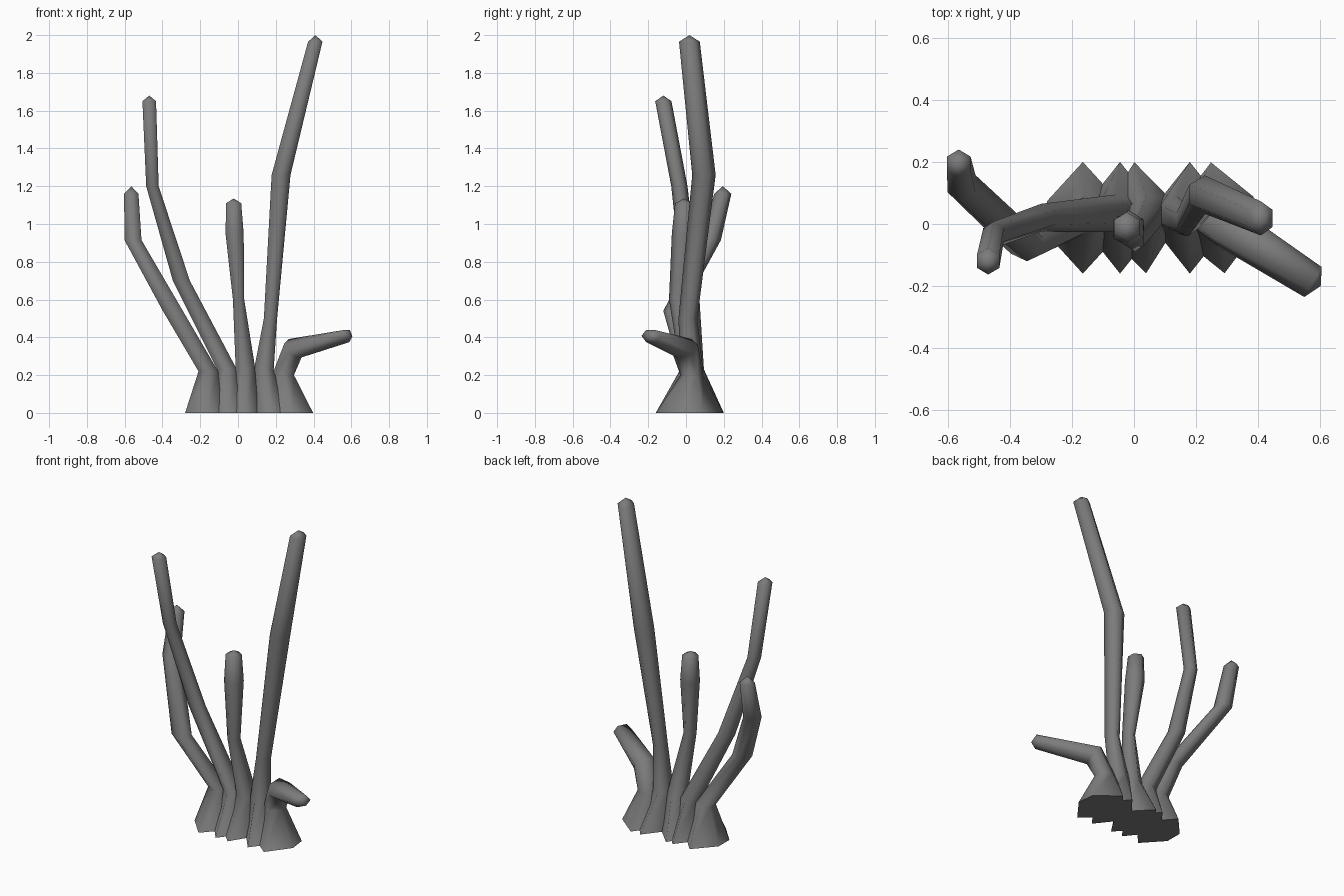
import bpy, bmesh
from math import radians
from mathutils import Vector, Matrix

if "Cube" in bpy.data.objects:
    bpy.data.objects.remove(bpy.data.objects["Cube"])

UP = Vector((0, 0, 1))

dark = bpy.data.materials.new("dark_grey")
dark.diffuse_color = (0.2, 0.2, 0.2, 1)
dark.use_nodes = True
dark.node_tree.nodes["Principled BSDF"].inputs["Base Color"].default_value = dark.diffuse_color


def stalk(name, rings, apex, base_turn=0, lean_from=99):
    """Six-sided branch. Each ring is (x, y, z, half width, half depth).
    Rings are level until lean_from, then they face along the path."""
    bm = bmesh.new()
    loops = []
    path = [Vector(r[:3]) for r in rings] + [Vector(apex)]
    for i, (x, y, z, rx, ry) in enumerate(rings):
        n = UP
        if i >= lean_from:
            n = ((path[i + 1] - path[i]).normalized()
                 + (path[i] - path[i - 1]).normalized()).normalized()
        v = (Vector((0, 1, 0)) - n * n.y).normalized()
        u = v.cross(n)
        k = 0.3 if i == 0 else 0.5
        turn = Matrix.Rotation(radians(base_turn if i == 0 else 0), 3, 'Z')
        shape = [(0, 1), (-1, k), (-1, -k), (0, -1), (1, -k), (1, k)]
        loops.append([bm.verts.new(path[i] + turn @ (u * a * rx + v * b * ry))
                      for a, b in shape])
    bottom = bm.faces.new(loops[0][::-1])
    for lo, hi in zip(loops, loops[1:]):
        for j in range(6):
            k = (j + 1) % 6
            bm.faces.new((lo[j], lo[k], hi[k], hi[j]))
    tip = bm.verts.new(apex)
    for j in range(6):
        bm.faces.new((loops[-1][j], loops[-1][(j + 1) % 6], tip))
    bmesh.ops.recalc_face_normals(bm, faces=bm.faces)
    # Smooth sides, flat underside
    for f in bm.faces:
        f.smooth = f is not bottom
    for e in bottom.edges:
        e.smooth = False
    mesh = bpy.data.meshes.new(name)
    bm.to_mesh(mesh)
    bm.free()
    mesh.materials.append(dark)
    bpy.context.collection.objects.link(bpy.data.objects.new(name, mesh))


# Outer left branch
stalk("outer_left_branch", [
    (-0.165, 0.02, 0, 0.115, 0.18), (-0.157, 0.03, 0.22, 0.052, 0.06),
    (-0.345, -0.07, 0.54, 0.053, 0.05), (-0.556, 0.13, 0.915, 0.045, 0.055),
    (-0.565, 0.195, 1.16, 0.038, 0.045)], (-0.565, 0.195, 1.2))

# Inner left branch
stalk("inner_left_branch", [
    (-0.045, 0.02, 0, 0.1, 0.18), (-0.058, 0.035, 0.23, 0.052, 0.06),
    (-0.30, 0.02, 0.70, 0.045, 0.045), (-0.453, -0.035, 1.2, 0.033, 0.043),
    (-0.47, -0.12, 1.65, 0.036, 0.043)], (-0.47, -0.12, 1.68))

# Short middle branch
stalk("middle_branch", [
    (0.02, 0.02, 0, 0.1, 0.18), (0.04, 0.03, 0.23, 0.052, 0.06),
    (0.003, -0.045, 0.6, 0.03, 0.045), (-0.018, -0.015, 0.95, 0.048, 0.06),
    (-0.023, -0.01, 1.11, 0.04, 0.048)], (-0.023, -0.01, 1.135), 6)

# Tall right branch
stalk("tall_branch", [
    (0.18, 0.02, 0, 0.1, 0.18), (0.137, 0.03, 0.23, 0.052, 0.06),
    (0.172, 0.01, 0.5, 0.035, 0.05), (0.228, 0.095, 1.26, 0.05, 0.062),
    (0.409, 0.018, 1.965, 0.038, 0.055)], (0.41, 0.018, 2.0))

# Low branch bent outward
stalk("low_side_branch", [
    (0.27, 0.02, 0, 0.122, 0.18), (0.238, 0.03, 0.2, 0.058, 0.06),
    (0.295, -0.005, 0.34, 0.055, 0.075),
    (0.577, -0.187, 0.407, 0.032, 0.056)],
    (0.602, -0.2, 0.40), 7, lean_from=2)
